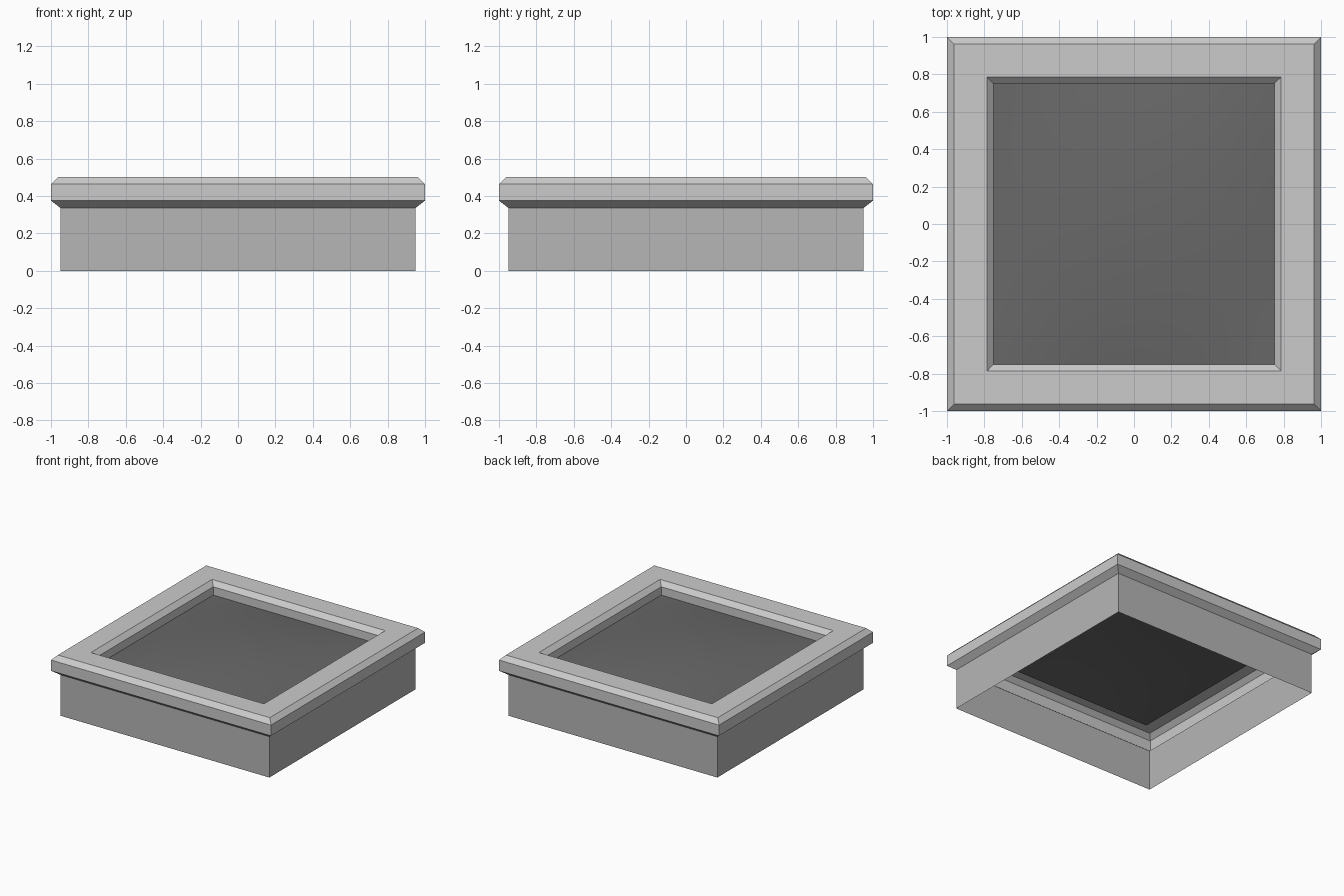
import bpy
import bmesh

if "Cube" in bpy.data.objects:
    bpy.data.objects.remove(bpy.data.objects["Cube"])


def square_ring(bm, half, z):
    return [bm.verts.new((sx * half, sy * half, z))
            for sx, sy in ((-1, -1), (1, -1), (1, 1), (-1, 1))]


def make_object(bm, name, grey=None):
    mesh = bpy.data.meshes.new(name)
    bm.to_mesh(mesh)
    bm.free()
    obj = bpy.data.objects.new(name, mesh)
    bpy.context.collection.objects.link(obj)
    if grey:
        mat = bpy.data.materials.new(name + "_grey")
        mat.diffuse_color = (grey, grey, grey, 1)
        mat.use_nodes = True
        mat.node_tree.nodes["Principled BSDF"].inputs["Base Color"].default_value = mat.diffuse_color
        mesh.materials.append(mat)
    return obj


def square_shell(name, profile, grey=None):
    """Sweep a (half width, height) profile around a square, open at both ends."""
    bm = bmesh.new()
    rings = [square_ring(bm, h, z) for h, z in profile]
    for lower, upper in zip(rings, rings[1:]):
        for i in range(4):
            j = (i + 1) % 4
            bm.faces.new((lower[i], lower[j], upper[j], upper[i]))
    return make_object(bm, name, grey)


# Thin open-bottomed walls
square_shell("base_walls", [(0.95, 0), (0.95, 0.336)], 0.47)

# Overhanging rim with chamfered edges, ending in the inner recess
square_shell("rim", [(0.95, 0.336), (1.0, 0.375), (1.0, 0.463), (0.963, 0.5),
                     (0.787, 0.5), (0.75, 0.463), (0.75, 0.395)])

# Dark glazing panel, gently domed
HALF, EDGE_Z, RISE = 0.75, 0.395, 0.05
bm = bmesh.new()
bmesh.ops.create_grid(bm, x_segments=24, y_segments=24, size=HALF)
for v in bm.verts:
    u, w = v.co.x / HALF, v.co.y / HALF
    v.co.z = EDGE_Z + RISE * (1 - u * u) * (1 - w * w)
for f in bm.faces:
    f.smooth = True
make_object(bm, "domed_panel", 0.14)
